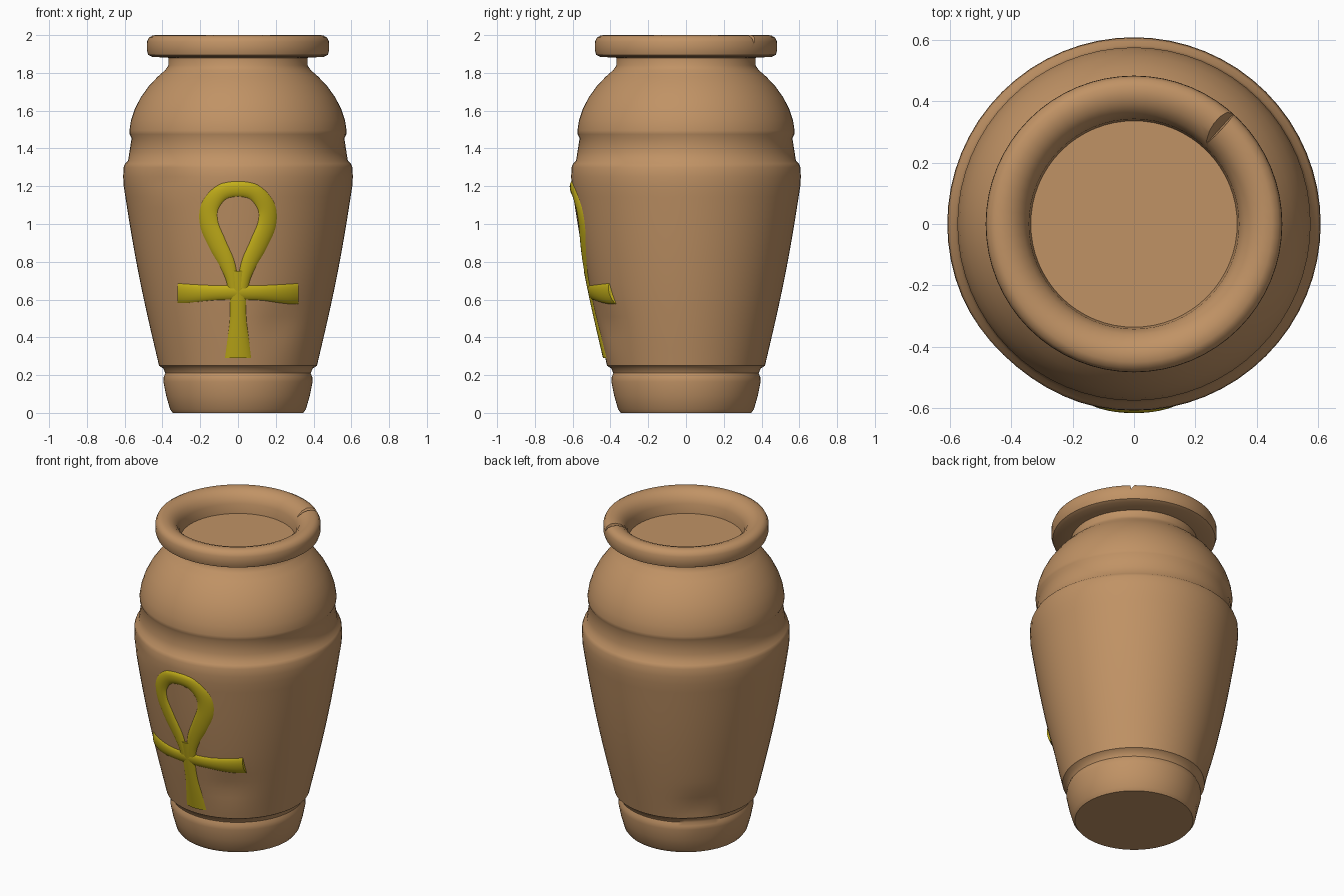
import bpy, bmesh, math
from mathutils import Vector

if "Cube" in bpy.data.objects:
    bpy.data.objects.remove(bpy.data.objects["Cube"])

SIDES = 64


def material(name, rgb):
    m = bpy.data.materials.new(name)
    m.diffuse_color = (*rgb, 1)
    m.use_nodes = True
    m.node_tree.nodes["Principled BSDF"].inputs["Base Color"].default_value = m.diffuse_color
    return m


clay = material("clay", (0.53, 0.29, 0.13))
gold = material("yellow_paint", (0.55, 0.43, 0.01))


def make_object(name, bm, mat):
    bmesh.ops.recalc_face_normals(bm, faces=bm.faces)
    me = bpy.data.meshes.new(name)
    bm.to_mesh(me)
    bm.free()
    me.materials.append(mat)
    ob = bpy.data.objects.new(name, me)
    bpy.context.collection.objects.link(ob)
    return ob


def activate(ob):
    bpy.ops.object.select_all(action='DESELECT')
    ob.select_set(True)
    bpy.context.view_layer.objects.active = ob


# Outer profile (radius, height): foot band, tapering wall, shoulder, neck, rolled rim
wall = [(0.425 + 0.18 * t + 0.012 * math.sin(math.pi * t), 0.28 + 0.92 * t)
        for t in [i / 16 for i in range(17)]]
profile = ([(0.345, 0.0), (0.36, 0.02), (0.38, 0.09), (0.395, 0.165), (0.393, 0.19),
            (0.385, 0.21), (0.395, 0.235), (0.418, 0.25)] + wall +
           [(0.608, 1.25), (0.606, 1.30), (0.598, 1.32), (0.582, 1.335), (0.575, 1.38),
            (0.563, 1.455), (0.574, 1.475), (0.575, 1.495), (0.566, 1.55), (0.546, 1.61),
            (0.515, 1.67), (0.472, 1.73), (0.425, 1.78), (0.385, 1.815), (0.368, 1.84),
            (0.368, 1.88), (0.455, 1.885), (0.475, 1.895), (0.483, 1.92), (0.482, 1.965),
            (0.472, 1.987), (0.45, 1.999), (0.42, 2.0), (0.39, 1.99), (0.36, 1.965),
            (0.342, 1.925), (0.336, 1.865)])


def wall_radius(z):
    for (r0, z0), (r1, z1) in zip(wall, wall[1:]):
        if z <= z1:
            return r0 + (r1 - r0) * (z - z0) / (z1 - z0)
    return 0.607


# Hand-worn dents: angle (deg), height, angular size (deg), vertical size, depth
dents = [(-62, 0.47, 15, 0.10, 0.014), (135, 0.33, 16, 0.09, 0.016),
         (-130, 1.24, 14, 0.06, 0.012), (140, 0.10, 14, 0.06, 0.010),
         (-25, 1.38, 16, 0.05, 0.008)]


def dent(a, z):
    total = 0
    for da, dz, sa, sz, depth in dents:
        d = (math.degrees(a) - da + 180) % 360 - 180
        total += depth * math.exp(-(d / sa) ** 2 - ((z - dz) / sz) ** 2)
    return total


# Jar: lathe the profile, then close the base and the shallow floor of the mouth
bm = bmesh.new()
rings = []
for r, z in profile:
    ring = []
    for i in range(SIDES):
        a = 2 * math.pi * i / SIDES
        q = r - dent(a, z)
        ring.append(bm.verts.new((q * math.cos(a), q * math.sin(a), z)))
    rings.append(ring)
for lo, hi in zip(rings, rings[1:]):
    for i in range(SIDES):
        j = (i + 1) % SIDES
        bm.faces.new((lo[i], lo[j], hi[j], hi[i]))
bm.faces.new(rings[0])
bm.faces.new(rings[-1])
jar = make_object("clay_jar", bm, clay)

# Chip across the rim, cut with a V-shaped wedge
bm = bmesh.new()
ends = []
for x in (0.27, 0.55):
    ends.append([bm.verts.new((x, y, z)) for y, z in ((-0.012, 2.05), (0.055, 2.05), (0.0, 1.955))])
bm.faces.new(ends[0])
bm.faces.new(ends[1])
for i in range(3):
    j = (i + 1) % 3
    bm.faces.new((ends[0][i], ends[0][j], ends[1][j], ends[1][i]))
cutter = make_object("chip_cutter", bm, clay)
cutter.rotation_euler.z = math.radians(48)
cutter.hide_render = True
bpy.context.view_layer.update()
activate(jar)
mod = jar.modifiers.new("chip", 'BOOLEAN')
mod.operation, mod.solver, mod.object = 'DIFFERENCE', 'EXACT', cutter
bpy.ops.object.modifier_apply(modifier=mod.name)
bpy.data.objects.remove(cutter)
bpy.ops.object.shade_smooth_by_angle(angle=math.radians(42))


def smooth_path(pts, steps=6):
    # Catmull-Rom through (x, z, half width)
    p = [Vector(q) for q in pts]
    p = [2 * p[0] - p[1]] + p + [2 * p[-1] - p[-2]]
    out = []
    for k in range(1, len(p) - 2):
        a, b, c, d = p[k - 1:k + 3]
        for s in range(steps):
            t = s / steps
            out.append(0.5 * (2 * b + (c - a) * t + (2 * a - 5 * b + 4 * c - d) * t * t
                              + (3 * b - a - 3 * c + d) * t ** 3))
    return out + [p[-2]]


def relief(name, pts, peak=0.012):
    # Rounded raised strip wrapped on the front of the wall
    path = smooth_path(pts)
    bm = bmesh.new()
    rows = []
    n = 10
    last = len(path) - 1
    for k in [0] + list(range(last + 1)) + [last]:
        sunk = len(rows) in (0, last + 2)
        x, z, w = path[k]
        tan = path[min(k + 1, last)] - path[max(k - 1, 0)]
        side = Vector((-tan.y, tan.x)).normalized()
        row = []
        for i in range(n + 1):
            u = -math.cos(math.pi * i / n)
            h = -0.012 if sunk else -0.012 + (peak + 0.012) * math.sqrt(max(0, 1 - u * u))
            px, pz = x + side.x * w * u, z + side.y * w * u
            rad = wall_radius(pz) + h
            row.append(bm.verts.new((px, -math.sqrt(rad * rad - px * px), pz)))
        rows.append(row)
    for lo, hi in zip(rows, rows[1:]):
        for i in range(n):
            bm.faces.new((lo[i], lo[i + 1], hi[i + 1], hi[i]))
    bmesh.ops.remove_doubles(bm, verts=bm.verts, dist=1e-5)
    ob = make_object(name, bm, gold)
    # make the open strip face outwards
    me = ob.data
    if sum(f.normal.y * f.area for f in me.polygons) > 0:
        me.flip_normals()
    activate(ob)
    bpy.ops.object.shade_smooth_by_angle(angle=math.radians(50))


# Looped cross emblem: teardrop loop, crossbar, flared stem
half = [(0.024, 0.66, 0.034), (0.035, 0.72, 0.038), (0.062, 0.80, 0.048), (0.112, 0.90, 0.055),
        (0.153, 1.0, 0.056), (0.15, 1.09, 0.054), (0.09, 1.165, 0.049)]
relief("emblem_loop", half + [(0, 1.185, 0.046)] + [(-x, z, w) for x, z, w in reversed(half)])
relief("emblem_crossbar", [(-0.32, 0.633, 0.061), (-0.26, 0.632, 0.057), (-0.12, 0.636, 0.045),
                           (0, 0.638, 0.045), (0.12, 0.636, 0.045), (0.26, 0.632, 0.057),
                           (0.32, 0.633, 0.061)])
relief("emblem_stem", [(0, 0.75, 0.05), (0, 0.62, 0.05), (0, 0.50, 0.05), (0, 0.38, 0.066),
                       (0, 0.29, 0.08)])
